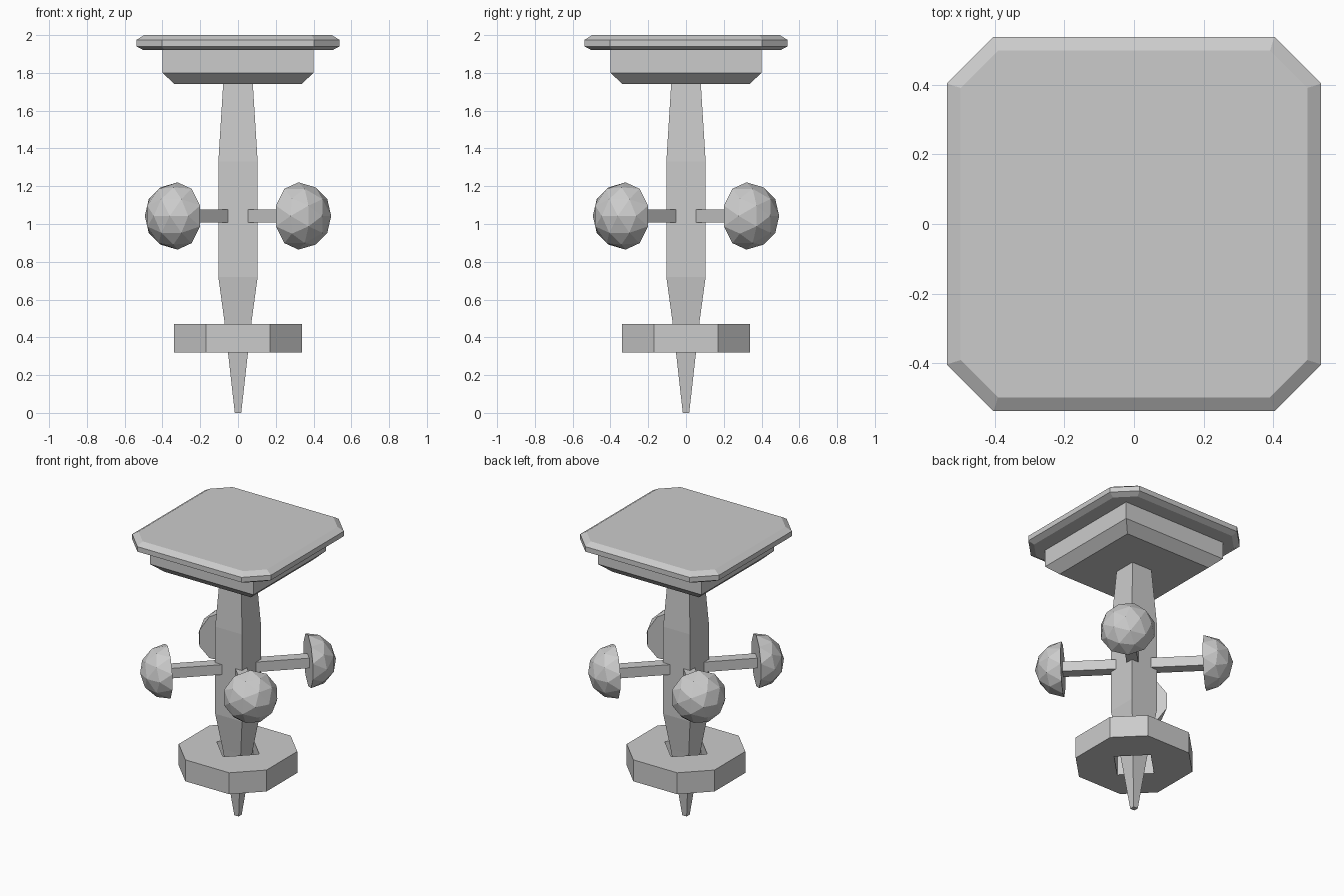
import bpy, bmesh, math
from mathutils import Matrix, Vector

if "Cube" in bpy.data.objects:
    bpy.data.objects.remove(bpy.data.objects["Cube"])


def finish(name, bm):
    bmesh.ops.recalc_face_normals(bm, faces=bm.faces[:])
    me = bpy.data.meshes.new(name)
    bm.to_mesh(me)
    bm.free()
    ob = bpy.data.objects.new(name, me)
    bpy.context.collection.objects.link(ob)
    return ob


def outline(h, c):
    """Square of half-width h, corners cut back to c (c == h: plain square)."""
    if c == h:
        return [(h, -h), (h, h), (-h, h), (-h, -h)]
    return [(h, -c), (h, c), (c, h), (-c, h), (-h, c), (-h, -c), (-c, -h), (c, -h)]


def loft(name, sections):
    """Stack of (z, half-width, corner) sections, capped at both ends."""
    bm = bmesh.new()
    rings = [[bm.verts.new((x, y, z)) for x, y in outline(h, c)] for z, h, c in sections]
    n = len(rings[0])
    for a, b in zip(rings, rings[1:]):
        for i in range(n):
            j = (i + 1) % n
            bm.faces.new((a[i], a[j], b[j], b[i]))
    bm.faces.new(rings[0][::-1])
    bm.faces.new(rings[-1])
    return finish(name, bm)


# Tapered square shaft ending in a spike
loft("shaft", [(z, h, h) for z, h in
               [(0, .017), (.32, .053), (.47, .07), (.72, .104), (1.33, .104), (1.75, .078)]])

# Square head under the top plate
loft("head_block", [(1.74, .335, .335), (1.80, .40, .40), (1.925, .40, .40)])

# Bevelled top plate with cut corners
loft("top_plate", [(1.92, .50, .39), (1.94, .537, .403), (1.975, .537, .403), (2.0, .497, .39)])

# Octagonal collar with a diamond-shaped hole
bm = bmesh.new()
R = .165
hole = [(R, 0), (0, R), (-R, 0), (0, -R)]
rims = []
for z in (.32, .47):
    out = [bm.verts.new((x, y, z)) for x, y in outline(.34, .17)]
    inn = [bm.verts.new((x, y, z)) for x, y in hole]
    for k in range(4):
        a, b, c = out[2 * k], out[2 * k + 1], out[(2 * k + 2) % 8]
        bm.faces.new((a, b, inn[k]))
        bm.faces.new((b, c, inn[(k + 1) % 4], inn[k]))
    rims.append((out, inn))
for lo, hi in zip(*rims):
    for i in range(len(lo)):
        j = (i + 1) % len(lo)
        bm.faces.new((lo[i], lo[j], hi[j], hi[i]))
finish("collar", bm)

# Four diagonal arms, each carrying a faceted half-dome knob
for k in range(4):
    ang = math.radians(45 + 90 * k)
    d = Vector((math.cos(ang), math.sin(ang), 0))
    up = Vector((0, 0, 1))
    side = up.cross(d)
    # local x = side, local y = up, local z = outward
    frame = Matrix((side, up, d)).transposed().to_4x4()

    bm = bmesh.new()
    bmesh.ops.create_cube(bm, size=1, matrix=Matrix.Translation(d * .27 + up * 1.0425)
                          @ frame @ Matrix.Diagonal((.074, .07, .37, 1)))
    finish(f"arm_{k + 1}", bm)

    bm = bmesh.new()
    bmesh.ops.create_icosphere(bm, subdivisions=2, radius=.178)
    bmesh.ops.bisect_plane(bm, geom=bm.verts[:] + bm.edges[:] + bm.faces[:], dist=1e-4,
                           plane_co=(0, 0, 0), plane_no=(0, 0, 1), clear_inner=True)
    bmesh.ops.holes_fill(bm, edges=[e for e in bm.edges if e.is_boundary], sides=0)
    bm.transform(Matrix.Translation(d * .4525 + up * 1.0425) @ frame)
    finish(f"knob_{k + 1}", bm)
